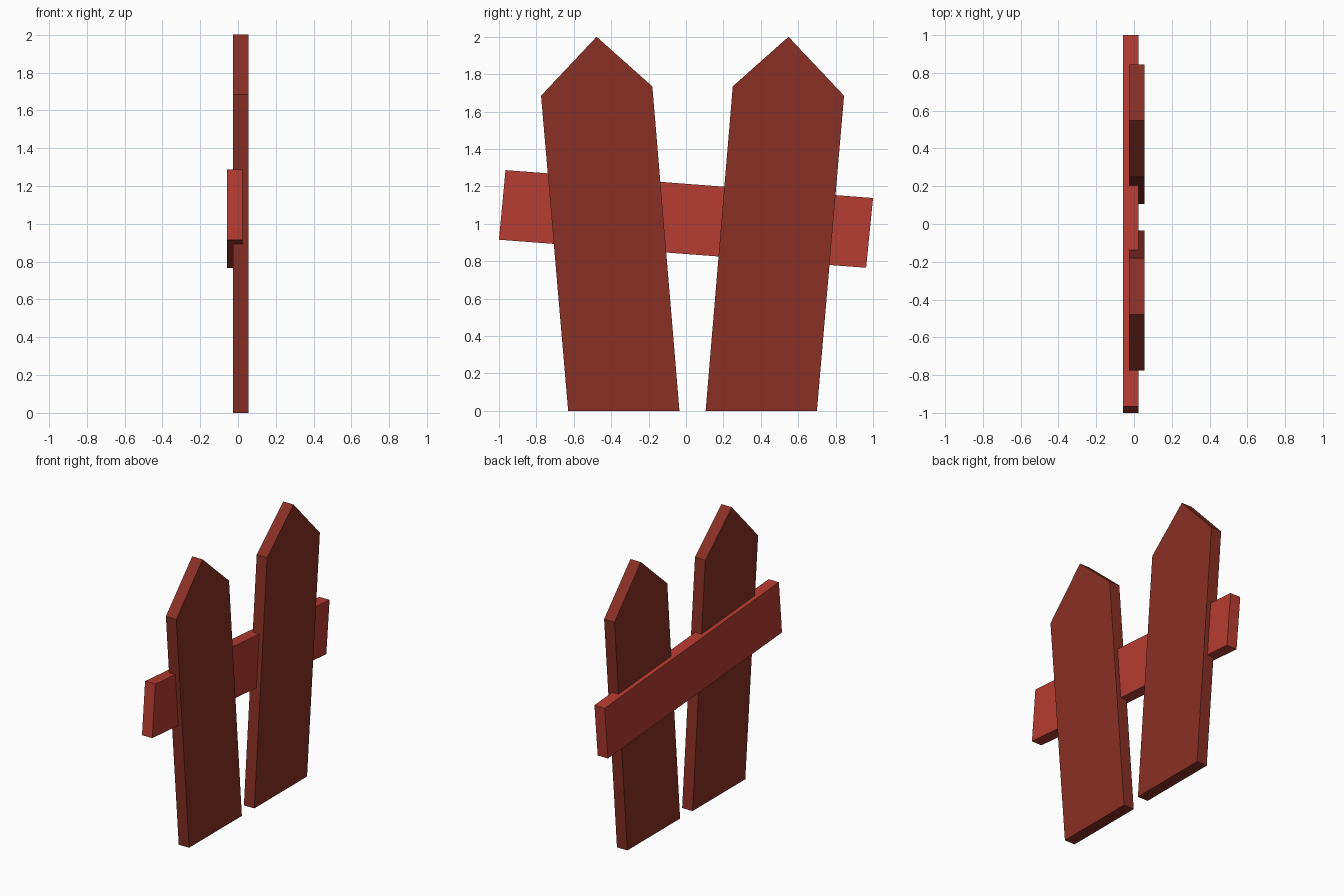
import bpy, bmesh

if "Cube" in bpy.data.objects:
    bpy.data.objects.remove(bpy.data.objects["Cube"])

def material(name, color):
    m = bpy.data.materials.new(name)
    m.diffuse_color = (*color, 1)
    m.use_nodes = True
    m.node_tree.nodes["Principled BSDF"].inputs["Base Color"].default_value = m.diffuse_color
    return m

def board(name, outline, x0, x1, mat):
    """Extrude a (y, z) outline along x from x0 to x1."""
    bm = bmesh.new()
    face = bm.faces.new([bm.verts.new((x0, y, z)) for y, z in outline])
    ext = bmesh.ops.extrude_face_region(bm, geom=[face])
    for v in ext["geom"]:
        if isinstance(v, bmesh.types.BMVert):
            v.co.x = x1
    bmesh.ops.recalc_face_normals(bm, faces=bm.faces[:])
    me = bpy.data.meshes.new(name)
    bm.to_mesh(me)
    bm.free()
    me.materials.append(mat)
    bpy.context.collection.objects.link(bpy.data.objects.new(name, me))

dark_red = material("dark red wood", (0.25, 0.029, 0.018))
light_red = material("light red wood", (0.47, 0.045, 0.031))

# Two leaning pointed pickets, the second mirrored about the middle gap
picket = [(-0.63, 0), (-0.035, 0), (-0.18, 1.735), (-0.478, 2.0), (-0.775, 1.685)]
board("left_picket", picket, -0.027, 0.055, dark_red)
board("right_picket", [(0.07 - y, z) for y, z in picket], -0.027, 0.055, dark_red)

# Tilted cross rail behind the pickets
rail = [(-1.0, 0.915), (0.963, 0.765), (1.0, 1.138), (-0.965, 1.287)]
board("cross_rail", rail, -0.058, 0.023, light_red)
